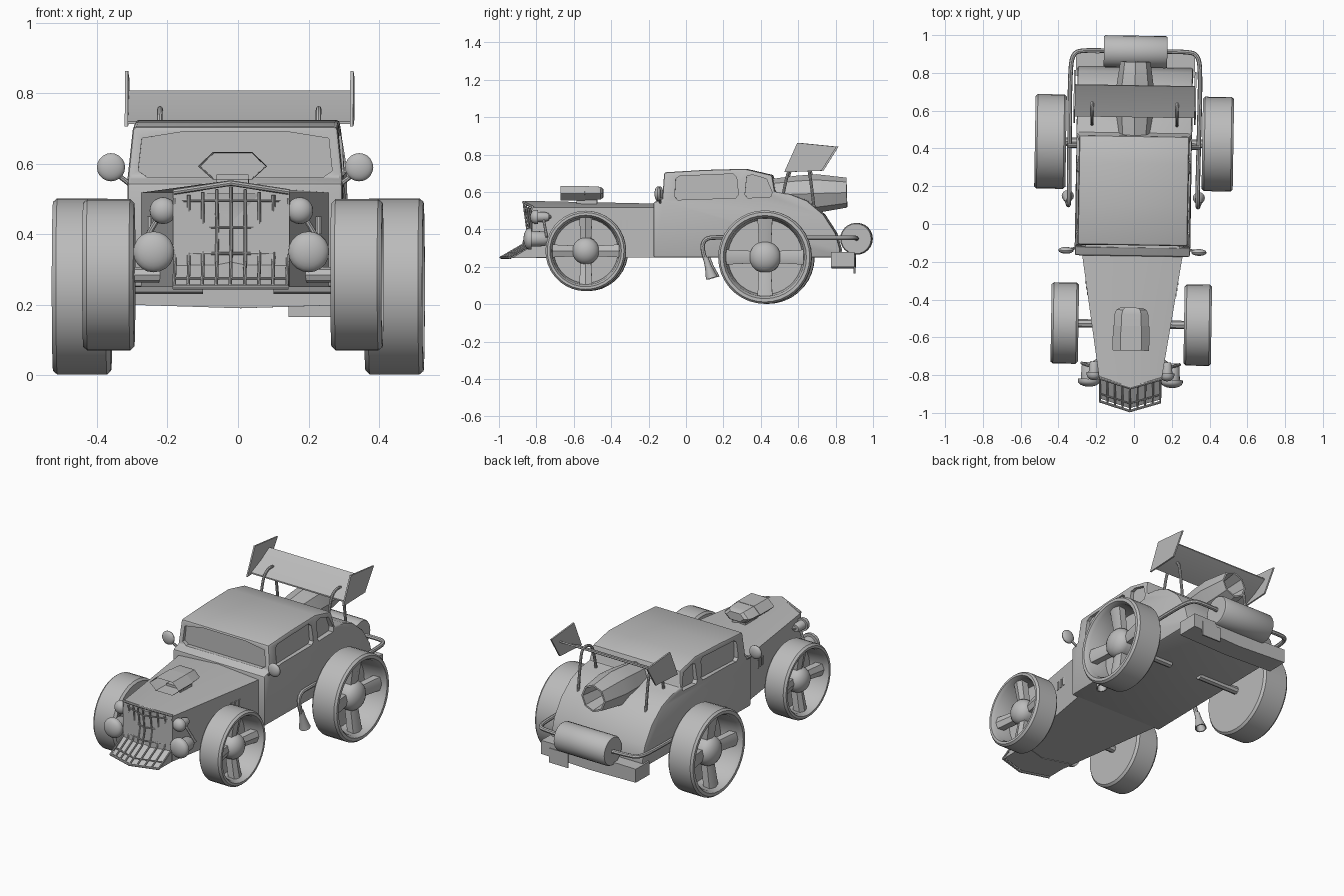
import bpy, bmesh, math
from mathutils import Vector, Matrix

if "Cube" in bpy.data.objects:
    bpy.data.objects.remove(bpy.data.objects["Cube"], do_unlink=True)

grey = bpy.data.materials.new("plain_grey")
grey.use_nodes = True
grey.diffuse_color = (0.5, 0.5, 0.5, 1)
grey.node_tree.nodes["Principled BSDF"].inputs["Base Color"].default_value = (0.5, 0.5, 0.5, 1)
parts = []


def add(name, bm):
    bmesh.ops.recalc_face_normals(bm, faces=bm.faces)
    me = bpy.data.meshes.new(name)
    bm.to_mesh(me)
    bm.free()
    me.materials.append(grey)
    ob = bpy.data.objects.new(name, me)
    bpy.context.collection.objects.link(ob)
    parts.append(ob)
    return ob


def bake(ob):
    """Replace an object's mesh with its evaluated result."""
    dg = bpy.context.evaluated_depsgraph_get()
    me = bpy.data.meshes.new_from_object(ob.evaluated_get(dg))
    ob.modifiers.clear()
    ob.data = me


def loft_bm(rings):
    bm = bmesh.new()
    loops = [[bm.verts.new(p) for p in ring] for ring in rings]
    for a, b in zip(loops, loops[1:]):
        for i in range(len(a)):
            j = (i + 1) % len(a)
            bm.faces.new((a[i], a[j], b[j], b[i]))
    bm.faces.new(loops[0])
    bm.faces.new(loops[-1])
    return bm


def loft(name, rings):
    return add(name, loft_bm(rings))


def box(name, lo, hi):
    (x0, y0, z0), (x1, y1, z1) = lo, hi
    return loft(name, [[(x0, y0, z), (x1, y0, z), (x1, y1, z), (x0, y1, z)] for z in (z0, z1)])


def lathe(name, profile, loc, axis, segs=24):
    """Spin a (radius, height) profile around an axis through loc."""
    bm = bmesh.new()
    vs = [bm.verts.new((r, 0, h)) for r, h in profile]
    es = [bm.edges.new(e) for e in zip(vs, vs[1:])]
    bmesh.ops.spin(bm, geom=vs + es, cent=(0, 0, 0), axis=(0, 0, 1), angle=2 * math.pi, steps=segs)
    bmesh.ops.remove_doubles(bm, verts=bm.verts, dist=1e-5)
    turn = Vector((0, 0, 1)).rotation_difference(Vector(axis)).to_matrix().to_4x4()
    bm.transform(Matrix.Translation(loc) @ turn)
    return add(name, bm)


def dome(r, h, base=0.0, n=6):
    arc = [(r * math.cos(i * math.pi / 2 / n), base + h * math.sin(i * math.pi / 2 / n)) for i in range(n)]
    return arc + [(0, base + h)]


def tube(name, pts, r, order=3):
    cu = bpy.data.curves.new(name, "CURVE")
    cu.dimensions = "3D"
    cu.bevel_depth, cu.bevel_resolution, cu.use_fill_caps = r, 2, True
    cu.resolution_u = 6
    sp = cu.splines.new("NURBS" if order > 2 else "POLY")
    sp.points.add(len(pts) - 1)
    for p, co in zip(sp.points, pts):
        p.co = (*co, 1)
    if order > 2:
        sp.order_u, sp.use_endpoint_u = order, True
    tmp = bpy.data.objects.new(name + "_path", cu)
    bpy.context.collection.objects.link(tmp)
    dg = bpy.context.evaluated_depsgraph_get()
    bm = bmesh.new()
    bm.from_mesh(bpy.data.meshes.new_from_object(tmp.evaluated_get(dg)))
    bpy.data.objects.remove(tmp, do_unlink=True)
    return add(name, bm)


def cut(target, rings):
    """Carve a lofted volume out of the target."""
    tool = loft("cutter", rings)
    parts.remove(tool)
    tool.hide_render = True
    m = target.modifiers.new("recess", "BOOLEAN")
    m.operation, m.object, m.solver = "DIFFERENCE", tool, "EXACT"
    bake(target)
    bpy.data.objects.remove(tool, do_unlink=True)


# Cabin and rear deck from one side profile
side = [(-.17, .25), (-.17, .545), (-.122, .56), (-.112, .705), (.1, .718), (.32, .724), (.465, .69),
        (.48, .60), (.56, .59), (.65, .555), (.74, .48), (.805, .38), (.83, .29), (.82, .25)]
cabin = loft("cabin", [[(s * (.29 if z > .6 and y < .47 else .305), y, z) for y, z in side] for s in (-1, 1)])
bev = cabin.modifiers.new("soft_edges", "BEVEL")
bev.width, bev.segments, bev.limit_method, bev.angle_limit = .01, 2, "ANGLE", math.radians(60)
bake(cabin)
# Recessed windscreen and side windows
screen = [(-.275, .58), (-.25, .562), (.25, .562), (.275, .58), (.265, .672), (.14, .692), (-.14, .692), (-.265, .672)]
cut(cabin, [[(x, y, z) for x, z in screen] for y in (-.2, -.1)])
front_pane = [(-.055, .575), (-.04, .558), (.27, .568), (.285, .585), (.275, .68), (.255, .697), (-.03, .685), (-.05, .67)]
rear_pane = [(.32, .585), (.335, .568), (.46, .575), (.465, .6), (.435, .67), (.36, .692), (.33, .685)]
for s in (1, -1):
    for pane in (front_pane, rear_pane):
        cut(cabin, [[(s * x, y, z) for y, z in pane] for x in (.275, .4)])

# Tapered hood with centre ridge
def hood_ring(y, w, edge, ridge, lead):
    return [(-w, y, .25), (-w, y, edge), (0, y - lead, ridge), (w, y, edge), (w, y, .25), (0, y - lead, .25)]
loft("hood", [hood_ring(-.16, .267, .518, .538, 0), hood_ring(-.82, .165, .518, .553, .045)])

# Grille: scooped backing, upright bars, cross bars and rim
scoop = [(-.845, .515), (-.83, .40), (-.855, .32), (-.975, .247), (-.80, .247), (-.80, .515)]
loft("grille_backing", [[(u, y + .3 * abs(u), z) for y, z in scoop] for u in (-.16, 0, .16)])
lean = [(-.868, .535), (-.85, .40), (-.872, .32), (-.992, .25)]
for i in range(9):
    u = -.16 + .04 * i
    drop = .2 * abs(u)
    tube("grille_bar", [(u, y + .3 * abs(u), z - (drop if z > .5 else 0)) for y, z in lean], .005, 2)
for y, z, r in [(-.868, .545, .008), (-.863, .495, .004), (-.852, .42, .004), (-.865, .345, .004), (-.95, .275, .004),
                (-.99, .25, .007)]:
    fall = .025 if z > .53 else 0
    tube("grille_cross_bar", [(-.163, y + .05, z - fall), (0, y, z), (.163, y + .05, z - fall)], r, 2)

# Hood air intake with hollow mouth
def intake_ring(y, k):
    hexa = [(-.097, 0), (-.055, -.038), (.055, -.038), (.097, 0), (.055, .04), (-.055, .04)]
    return [(x * k, y, .593 + z * k) for x, z in hexa]
bm = loft_bm([intake_ring(-.67, 1), intake_ring(-.48, .93), intake_ring(-.455, .83), intake_ring(-.443, .6)])
bm.faces.ensure_lookup_table()
mouth = [f for f in bm.faces if all(v.co.y < -.66 for v in f.verts)]
bmesh.ops.inset_region(bm, faces=mouth, thickness=.01)
bmesh.ops.translate(bm, verts=mouth[0].verts, vec=(0, .13, 0))
add("air_intake", bm)
box("intake_stem", (-.045, -.585, .51), (.045, -.475, .57))

# Jet outlet on the rear deck
lathe("jet_outlet", [(0, 0), (.085, 0), (.098, .13), (.103, .24), (.08, .40), (.07, .40), (.05, .2), (0, .2)],
      (0, .46, .585), (0, 1, .03), 8)

# Rear muffler, bumper and plate
lathe("muffler", [(0, -.168), (.08, -.168), (.085, -.16), (.085, .16), (.08, .168), (0, .168)],
      (0, .912, .35), (1, 0, 0), 24)
loft("rear_bumper", [[(x, .78, z), (x, y, z), (x, y, .28), (x, .78, .28)]
                     for x, y, z in ((-.315, .905, .2), (0, .9, .19), (.315, .905, .2))])
box("rear_plate", (.135, .9, .165), (.26, .908, .25))

# Rear wing, sloping down to the front
wing = [(.565, .712), (.565, .72), (.65, .758), (.732, .807), (.735, .799), (.65, .748)]
loft("wing", [[(x, y, z) for y, z in wing] for x in (-.318, .318)])

def wheel(name, x, y, z, R, w, s):
    h = w / 2
    lathe(name + "_tyre", [(0, -h), (R - .012, -h), (R, -h + .012), (R, h - .012), (R - .01, h), (.89 * R, h),
                           (.84 * R, h - .02), (.80 * R, -h + .03), (0, -h + .03)], (s * x, y, z), (s, 0, 0), 36)
    lathe(name + "_hub", [(0, -h + .02), (.34 * R, -h + .02)] + dome(.34 * R, .06, h - .065),
          (s * x, y, z), (s, 0, 0), 20)
    for k in range(4):
        a = k * math.pi / 2
        out, across = Vector((0, math.cos(a), math.sin(a))), Vector((0, -math.sin(a), math.cos(a)))
        rings = []
        for r, top, hw in ((.2 * R, h - .05, .16 * R), (.83 * R, h - .025, .2 * R)):
            c = Vector((s * x, y, z)) + out * r
            rings.append([c + across * (q * hw) + Vector((s * t, 0, 0))
                          for q, t in ((-.8, top - .05), (-.8, top - .01), (0, top), (.8, top - .01), (.8, top - .05))])
        loft(name + "_spoke", rings)
    tube(name + "_axle", [(s * .1, y, z), (s * (x - h + .01), y, z)], .022, 2)

for s in (1, -1):
    tag = "left" if s > 0 else "right"
    wheel(tag + "_rear_wheel", .443, .43, .252, .25, .165, s)
    wheel(tag + "_front_wheel", .352, -.53, .285, .215, .145, s)

    # Wing end plates and arched struts
    plate = [(.6, .863), (.81, .842), (.73, .714), (.53, .706)]
    loft(tag + "_wing_end", [[(s * x, y, z) for y, z in plate] for x in (.315, .324)])
    tube(tag + "_wing_strut", [(s * .225, y, z) for y, z in
                               ((.52, .57), (.54, .68), (.57, .75), (.65, .76), (.67, .68), (.69, .5))], .008)

    # Side exhaust running from the muffler to a flared tip
    run = [(.15, .915, .35), (.27, .918, .355), (.335, .9, .355), (.345, .78, .355), (.343, .5, .355),
           (.34, .2, .358), (.34, .1, .355), (.345, .09, .28), (.35, .125, .2)]
    tube(tag + "_exhaust", [(s * x, y, z) for x, y, z in run], .012)
    lathe(tag + "_exhaust_tip", [(0, 0), (.014, 0), (.018, .05), (.032, .115), (.026, .115), (.012, .06), (0, .06)],
          (s * .347, .11, .25), (0, .3, -1), 16)
    tube(tag + "_exhaust_bracket", [(s * .29, .41, .40), (s * .345, .41, .36)], .012, 2)

    # Headlights: large below, small above, on brackets
    for size, x, y, z, r, length in (("large", .22, -.835, .35, .058, .1), ("small", .194, -.80, .467, .038, .07)):
        shell = [(0, length)] + [(p, length - q) for p, q in ((.5 * r, 0), (.68 * r, .02), (.72 * r, length - .012))]
        lathe(f"{tag}_{size}_headlight", shell + [(r, .012)] + [(p, -q) for p, q in dome(r, .03)],
              (s * x, y, z), (0, 1, 0), 20)
        tube(f"{tag}_{size}_lamp_bracket", [(s * x, y + .06, z), (s * .15, y + .09, z)], .012, 2)
    tube(tag + "_lamp_rod", [(s * .2, -.76, .46), (s * .26, -.74, .36)], .008, 2)

    # Door mirror on a stalk
    lens = dome(.04, .018)
    lathe(tag + "_mirror", [(p, -q) for p, q in reversed(lens)] + lens[1:], (s * .352, -.145, .59), (0, 1, 0), 20)
    tube(tag + "_mirror_stalk", [(s * .29, -.13, .535), (s * .335, -.14, .57)], .007, 2)

    # Hood side vents
    for k in range(3):
        y = -.38 + .03 * k
        x = .267 + (y + .16) * .155
        box(tag + "_hood_vent", (min(s * x, s * (x + .005)), y, .40), (max(s * x, s * (x + .005)), y + .015, .45))

# Slight yaw of the whole car, then shading
yaw = Matrix.Translation((-.006, 0, 0)) @ Matrix.Rotation(-.016, 4, "Z")
bpy.ops.object.select_all(action="DESELECT")
for ob in parts:
    ob.data.transform(yaw)
    if not ob.data.materials:
        ob.data.materials.append(grey)
    ob.select_set(True)
bpy.context.view_layer.objects.active = parts[0]
bpy.ops.object.shade_smooth_by_angle(angle=math.radians(32))
